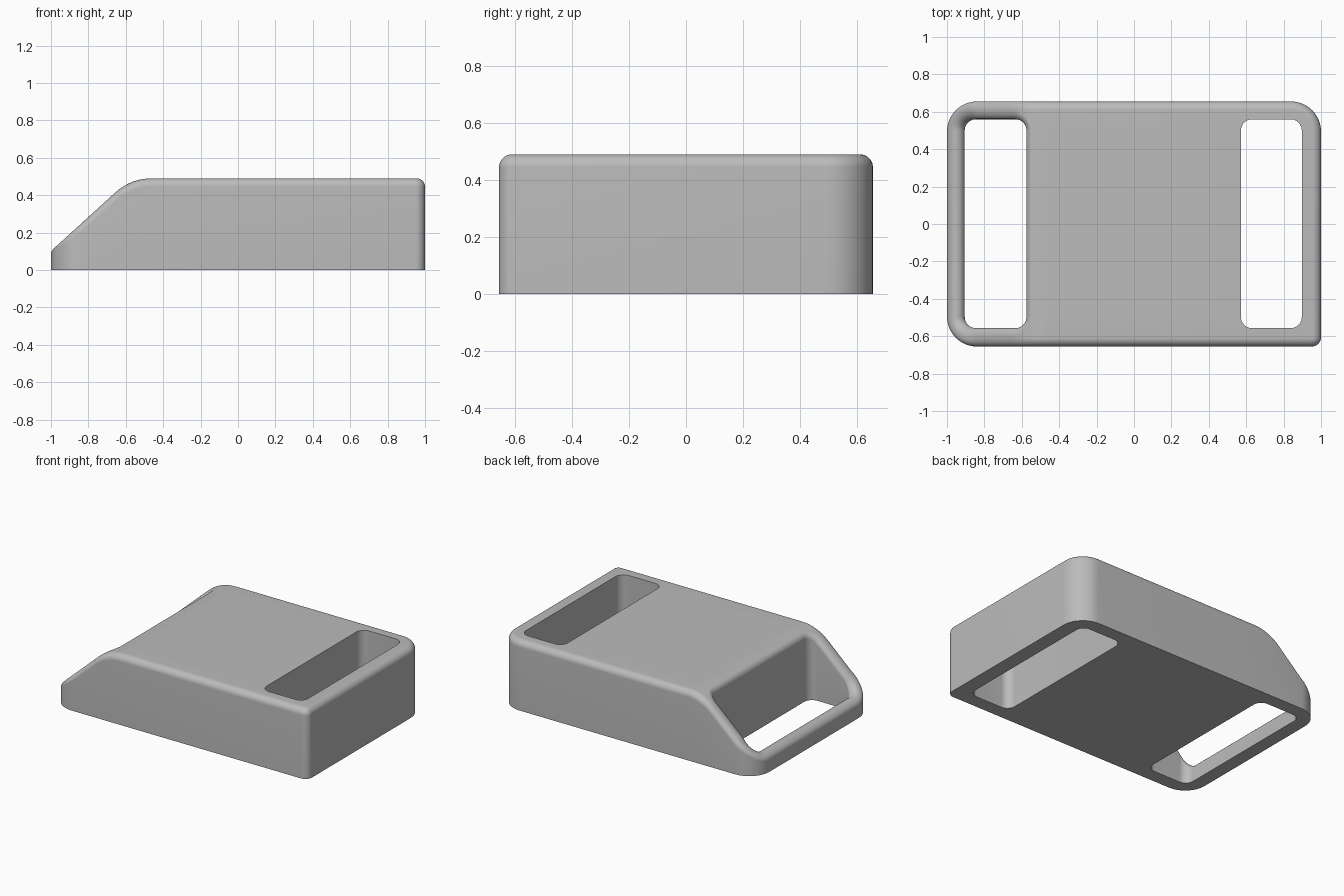
import bpy, bmesh
from math import sin, cos, pi, atan, sqrt, radians

cube = bpy.data.objects.get("Cube")
if cube:
    bpy.data.objects.remove(cube)

HEIGHT, SLOPE, BEND, FILLET = 0.49, 0.91, 0.29, 0.045
KNEE = -0.573                                   # where the ramp meets the deck
ANGLE = atan(SLOPE)
ARC_END = KNEE + BEND * sin(ANGLE / 2) / cos(ANGLE / 2)
ARC_START = ARC_END - BEND * sin(ANGLE)
STATIONS = [ARC_END - BEND * sin(ANGLE * i / 12) for i in range(13)]


def top_z(x):
    """Height of the deck, bend and ramp."""
    if x >= ARC_END:
        return HEIGHT
    if x <= ARC_START:
        return HEIGHT + SLOPE * (x - KNEE)
    return HEIGHT - BEND + sqrt(BEND ** 2 - (x - ARC_END) ** 2)


def top_slope(x):
    if x >= ARC_END:
        return 0.0
    if x <= ARC_START:
        return SLOPE
    return (ARC_END - x) / sqrt(BEND ** 2 - (x - ARC_END) ** 2)


def outline(x0, x1, y0, y1, radii, steps=12):
    """Rounded rectangle as (x, y, normal x, normal y), split along the bend."""
    corners = [(x1, y1, -1, -1), (x0, y1, 1, -1), (x0, y0, 1, 1), (x1, y0, -1, 1)]
    points = []
    for k, ((x, y, sx, sy), r) in enumerate(zip(corners, radii)):
        for i in range(steps + 1):
            a = (k + i / steps) * pi / 2
            points.append((x + sx * r + r * cos(a), y + sy * r + r * sin(a), cos(a), sin(a)))
    result = []
    for p, q in zip(points, points[1:] + points[:1]):
        result.append(p)
        if abs(p[0] - q[0]) > 0.05:
            cuts = [s for s in STATIONS if min(p[0], q[0]) + 0.002 < s < max(p[0], q[0]) - 0.002]
            for s in sorted(cuts, reverse=p[0] > q[0]):
                result.append((s, p[1], p[2], p[3]))
    return result


def add_wall(bm, points, side, fillet, segments=10):
    """Vertical wall with a rounded rim; side is -1 for outside, 1 for a slot."""
    columns = []
    for x, y, nx, ny in points:
        z = top_z(x)
        column = [bm.verts.new((x, y, 0))]
        if fillet:
            slope = top_slope(x) * nx * side
            centre = z + slope * fillet - fillet * sqrt(1 + slope ** 2)
            end = pi / 2 + atan(slope)
            for i in range(segments + 1):
                a = pi + (end - pi) * i / segments
                d = side * fillet * (1 + cos(a))
                column.append(bm.verts.new((x + nx * d, y + ny * d, centre + fillet * sin(a))))
        else:
            column.append(bm.verts.new((x, y, z)))
        columns.append(column)
    for a, b in zip(columns, columns[1:] + columns[:1]):
        for i in range(len(a) - 1):
            bm.faces.new((a[i], b[i], b[i + 1], a[i + 1]))
    return [c[0] for c in columns], [c[-1] for c in columns]


def fill(bm, loops):
    """Flat sheet between an outer loop and its holes."""
    edges = [bm.edges.get((a, b)) for loop in loops for a, b in zip(loop, loop[1:] + loop[:1])]
    made = bmesh.ops.triangle_fill(bm, edges=edges, use_beauty=True, use_dissolve=False)
    return [g for g in made["geom"] if isinstance(g, bmesh.types.BMFace)]


bm = bmesh.new()
# Outer shell, ramp slot with a rounded rim, deck slot with a sharp rim
walls = [
    add_wall(bm, outline(-1, 1, -0.655, 0.655, (0.16, 0.16, 0.16, 0.05)), -1, FILLET),
    add_wall(bm, outline(-0.905, -0.575, -0.557, 0.56, (0.06,) * 4), 1, FILLET),
    add_wall(bm, outline(0.572, 0.897, -0.557, 0.56, (0.06,) * 4), 1, 0),
]
fill(bm, [w[0] for w in walls])

# Top sheet: filled flat, cut along the bend, then lifted onto the profile
for wall in walls:
    for v in wall[1]:
        v.co.z = 0.3
top = fill(bm, [w[1] for w in walls])
for s in STATIONS:
    geom = list({v for f in top for v in f.verts}) + list({e for f in top for e in f.edges}) + top
    cut = bmesh.ops.bisect_plane(bm, geom=geom, dist=0.0001, plane_co=(s, 0, 0), plane_no=(1, 0, 0))
    top = [g for g in cut["geom"] if isinstance(g, bmesh.types.BMFace)]
for v in {v for f in top for v in f.verts}:
    v.co.z = top_z(v.co.x)
bmesh.ops.recalc_face_normals(bm, faces=bm.faces)

mesh = bpy.data.meshes.new("slotted_wedge_body")
bm.to_mesh(mesh)
bm.free()
body = bpy.data.objects.new("slotted_wedge_body", mesh)
bpy.context.collection.objects.link(body)

grey = bpy.data.materials.new("plain grey")
grey.use_nodes = True
colour = (0.5, 0.5, 0.5, 1)
grey.diffuse_color = colour
grey.node_tree.nodes["Principled BSDF"].inputs["Base Color"].default_value = colour
mesh.materials.append(grey)

bpy.ops.object.select_all(action="DESELECT")
body.select_set(True)
bpy.context.view_layer.objects.active = body
bpy.ops.object.shade_smooth_by_angle(angle=radians(30))
